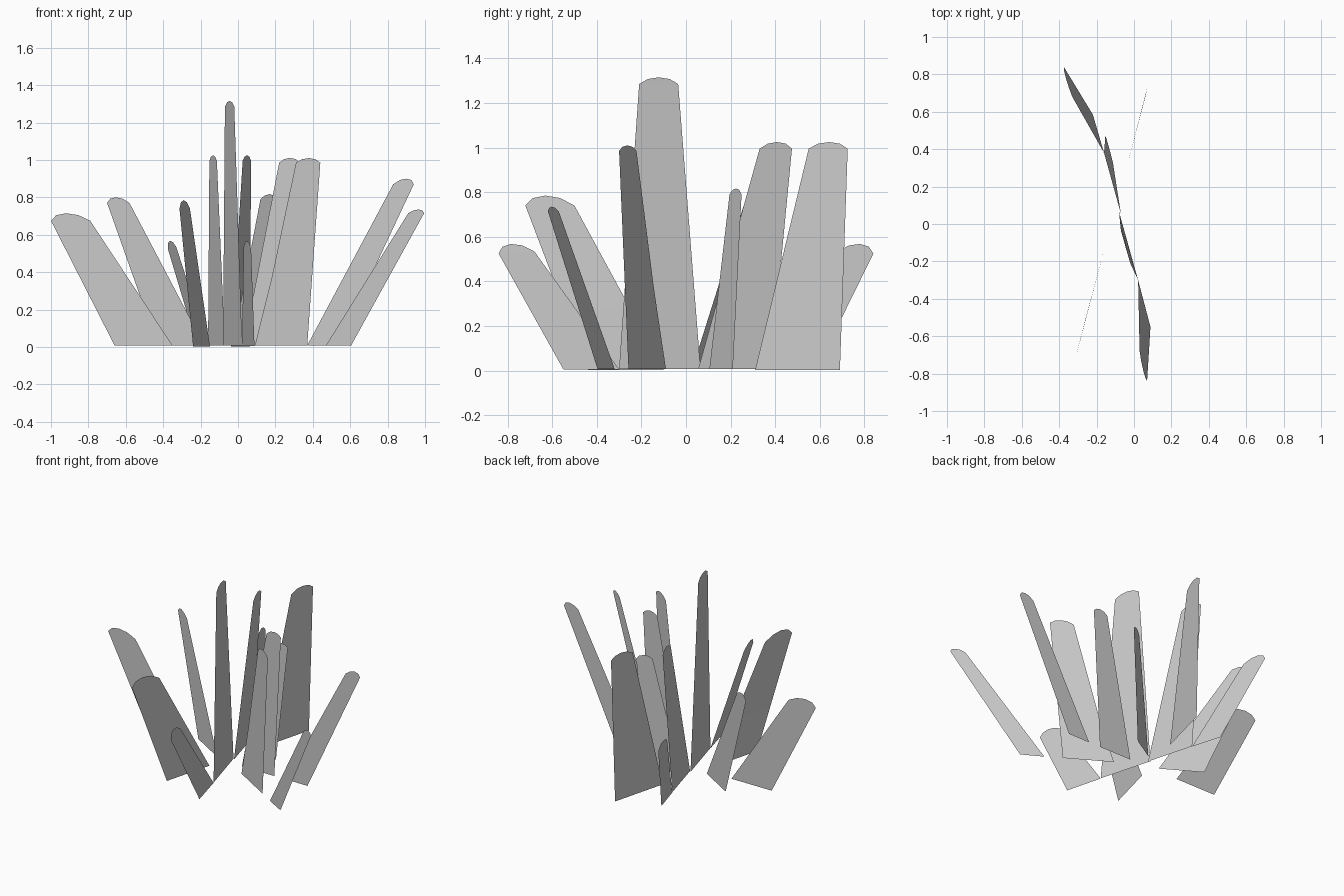
import bpy
from mathutils import Vector


def blade(name, base_in, base_out, top_in, top_out, cap, bulge=0.0):
    """Flat leaf card: tapered quad strip with a rounded tip."""
    bi, bo, ti, to = (Vector(p) for p in (base_in, base_out, top_in, top_out))
    axis = ((ti + to) / 2 - (bi + bo) / 2).normalized()
    lift = axis * (cap / axis.z)
    across = (bi - bo).normalized()
    # slight widening of the inner edge a third of the way up
    mid_in = bi.lerp(ti, 0.37) + across * bulge
    mid_out = bo.lerp(to, 0.37)
    tip = [to.lerp(ti, t) + lift * k for t, k in ((0.22, 0.75), (0.5, 1.0), (0.78, 0.75))]
    verts = [bi, bo, mid_in, mid_out, ti, to] + tip
    faces = [(0, 1, 3, 2), (2, 3, 5, 4), (4, 5, 6, 7, 8)]
    mesh = bpy.data.meshes.new(name)
    mesh.from_pydata(verts, [], faces)
    obj = bpy.data.objects.new(name, mesh)
    bpy.context.collection.objects.link(obj)


def upright(name, origin, slope, base, top, z, cap, bulge=0.0):
    """Blade in a vertical plane y = y0 + slope * (x - x0), given its x ranges."""
    def p(x, h):
        return (x, origin[1] + slope * (x - origin[0]), h)
    blade(name, p(base[0], 0.008), p(base[1], 0.008), p(top[0], z), p(top[1], z), cap, bulge)


# blades along the left-right axis
upright("left_blade", (0, 0), 0, (-0.35, -0.66), (-0.79, -1.0), 0.675, 0.04)
upright("right_blade", (0, 0), 0, (0.37, 0.535), (0.83, 0.94), 0.87, 0.03)
upright("right_inner_blade", (0, 0), 0, (0.03, 0.28), (0.22, 0.33), 0.985, 0.026)

# diagonal blades
upright("back_left_blade", (-0.7, 0.34), -0.6, (-0.18, -0.43), (-0.58, -0.70), 0.77, 0.03)
upright("front_right_blade", (0.47, -0.32), -0.57, (0.47, 0.605), (0.91, 0.995), 0.715, 0.02)
upright("front_right_inner_blade", (0.09, -0.09), -0.6, (0.09, 0.37), (0.31, 0.44), 0.985, 0.025, -0.01)
upright("back_right_inner_blade", (0.12, 0.195), 0.6, (-0.03, 0.145), (0.12, 0.21), 0.79, 0.027)

# steep blades towards front and back
blade("front_left_blade", (-0.15, -0.10, 0.003), (-0.24, -0.44, 0.003),
      (-0.257, -0.50, 0.74), (-0.313, -0.72, 0.74), 0.045)
blade("back_blade", (-0.037, 0.31, 0.003), (0.063, 0.69, 0.003),
      (0.025, 0.55, 0.995), (0.07, 0.725, 0.995), 0.03)

# central row of slightly twisted blades
blade("centre_blade", (-0.08, 0.065, 0.008), (0.022, -0.30, 0.008),
      (-0.07, -0.035, 1.285), (-0.02, -0.21, 1.285), 0.03)
blade("back_inner_blade", (-0.07, 0.055, 0.008), (-0.16, 0.38, 0.008),
      (-0.113, 0.33, 0.995), (-0.153, 0.475, 0.995), 0.03)
blade("back_outer_blade", (-0.16, 0.38, 0.006), (-0.22, 0.585, 0.006),
      (-0.33, 0.68, 0.535), (-0.375, 0.84, 0.525), 0.038)
blade("front_outer_blade", (0.022, -0.30, 0.006), (0.088, -0.55, 0.006),
      (0.03, -0.68, 0.535), (0.07, -0.84, 0.525), 0.038)
